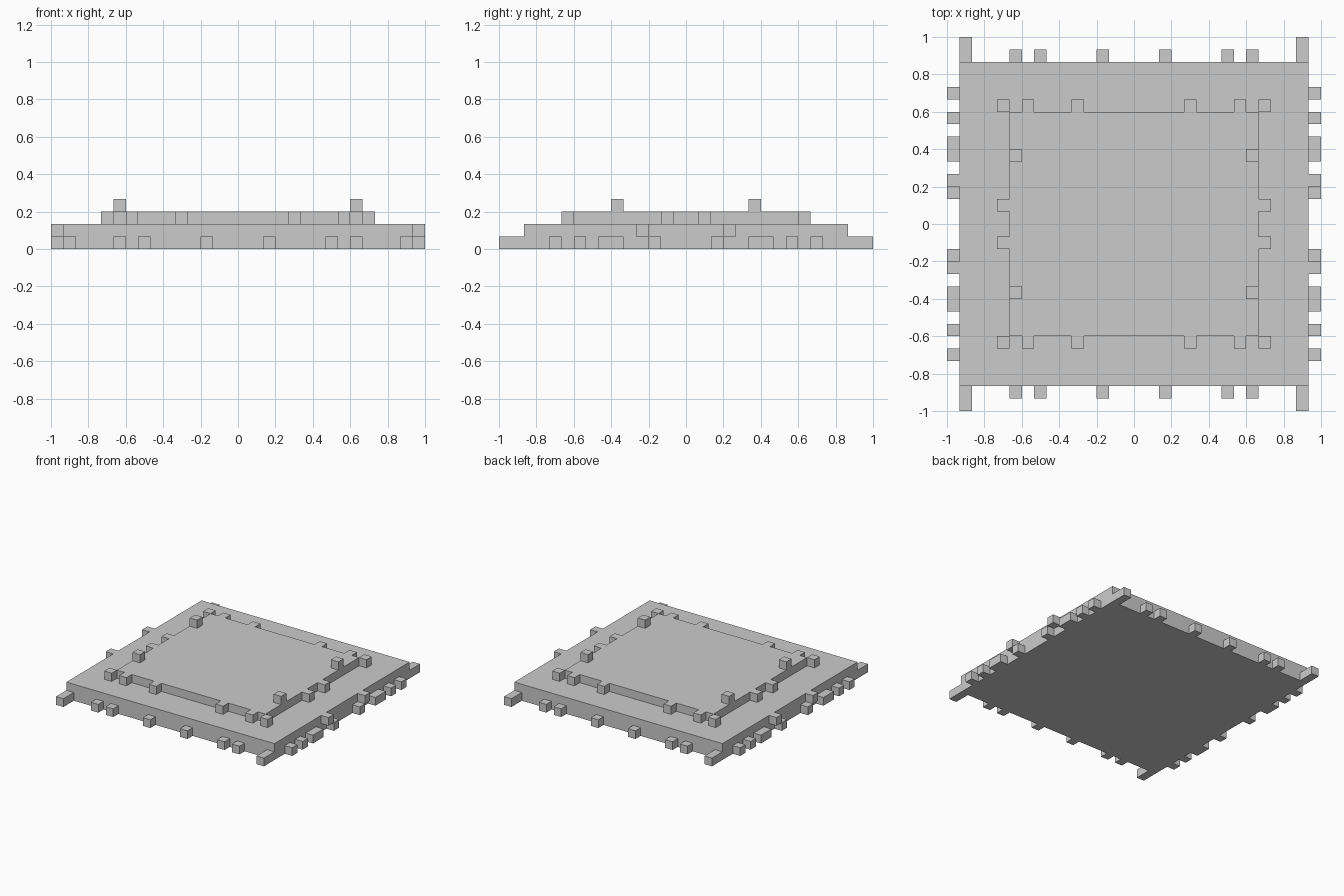
import bpy
import bmesh

if "Cube" in bpy.data.objects:
    bpy.data.objects.remove(bpy.data.objects["Cube"])

U = 2 / 30  # one block


def blocks(name, boxes, mirrored=True):
    """Boxes as (x0, x1, y0, y1, z0, z1) in blocks, mirrored in x and y."""
    bm = bmesh.new()
    signs = [(1, 1), (-1, 1), (1, -1), (-1, -1)] if mirrored else [(1, 1)]
    for x0, x1, y0, y1, z0, z1 in boxes:
        for sx, sy in signs:
            cube = bmesh.ops.create_cube(bm, size=1)["verts"]
            for v in cube:
                v.co.x = sx * ((x0 + x1) / 2 + v.co.x * (x1 - x0)) * U
                v.co.y = sy * ((y0 + y1) / 2 + v.co.y * (y1 - y0)) * U
                v.co.z = ((z0 + z1) / 2 + v.co.z * (z1 - z0)) * U
    bmesh.ops.recalc_face_normals(bm, faces=bm.faces)
    mesh = bpy.data.meshes.new(name)
    bm.to_mesh(mesh)
    bm.free()
    obj = bpy.data.objects.new(name, mesh)
    bpy.context.collection.objects.link(obj)
    return obj


# Two stacked slabs
blocks("base_slab", [(-14, 14, -13, 13, 0, 2)], mirrored=False)
blocks("upper_slab", [(-10, 10, -9, 9, 2, 3)], mirrored=False)

# Long corner feet at front and back
blocks("corner_feet", [(13, 14, 13, 15, 0, 1)])

# Single blocks along the front and back of the base
blocks("front_back_studs", [(x, x + 1, 13, 14, 0, 1) for x in (2, 7, 9)])

# Blocks along both sides of the base, one of them raised
side = [(14, 15, a, b, 0, 1) for a, b in ((2, 3), (5, 7), (8, 9), (10, 11))]
blocks("side_studs", side + [(14, 15, 3, 4, 1, 2)])

# Blocks around the rim of the upper slab
rim = [(x, x + 1, 9, 10, 2, 3) for x in (4, 8, 10)]
blocks("upper_rim_studs", rim + [(10, 11, 1, 2, 2, 3)])

# Blocks standing on top
blocks("top_studs", [(9, 10, 5, 6, 3, 4)])
